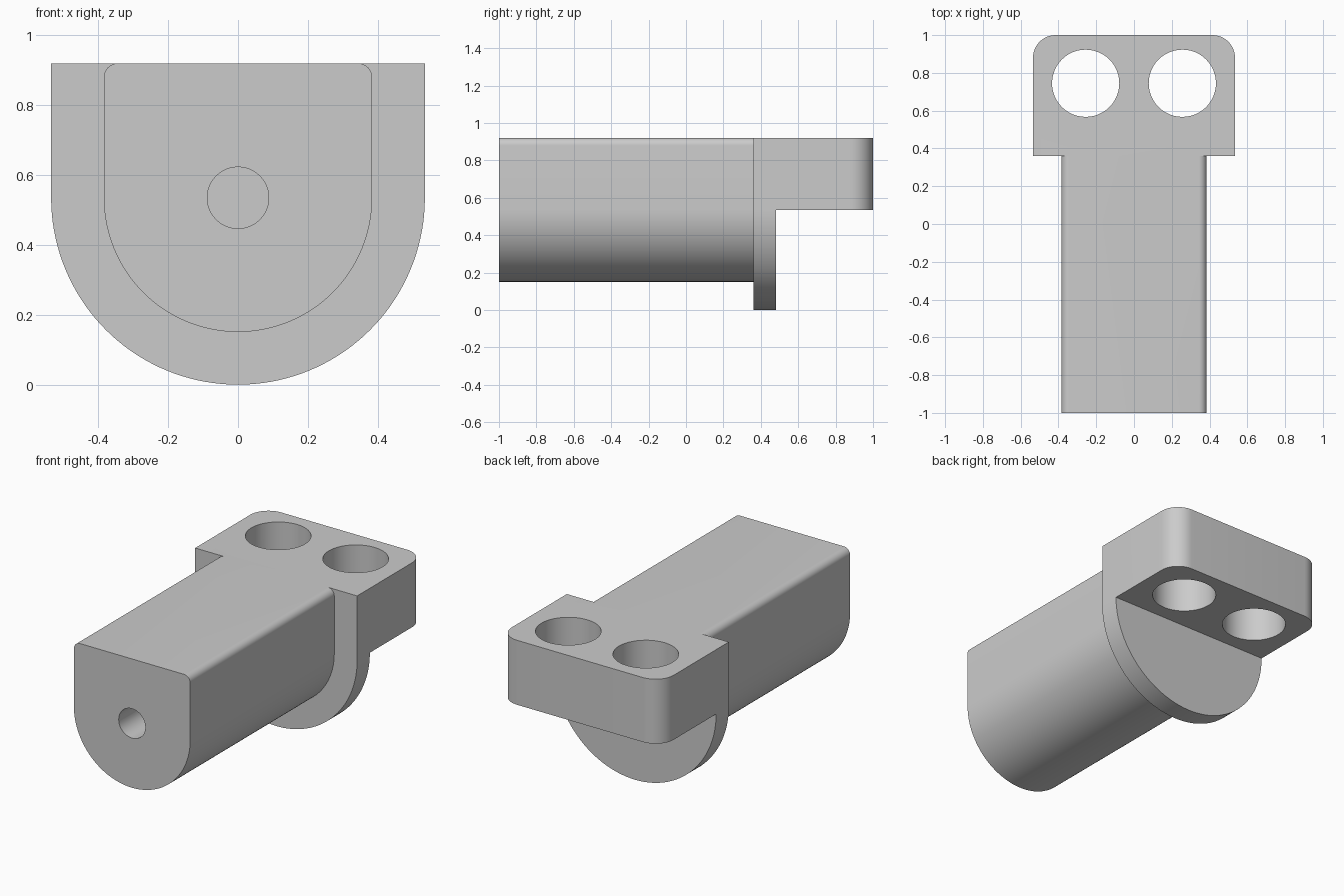
import bpy
import bmesh
from math import pi, sin, cos, radians
from mathutils import Vector

cube = bpy.data.objects.get("Cube")
if cube:
    bpy.data.objects.remove(cube, do_unlink=True)

grey = bpy.data.materials.new("plain grey")
grey.use_nodes = True
colour = (0.6, 0.6, 0.6, 1)
grey.diffuse_color = colour
grey.node_tree.nodes["Principled BSDF"].inputs["Base Color"].default_value = colour

TOP, AXIS = 0.92, 0.535
FRONT, FLANGE, STEP, BACK = -1.0, 0.36, 0.48, 1.0


def arc(cx, cy, r, start, end, steps):
    angles = [radians(start + (end - start) * i / steps) for i in range(steps + 1)]
    return [(cx + r * cos(a), cy + r * sin(a)) for a in angles]


def prism(name, outline, place, direction):
    """Extrude a closed 2D outline into a solid."""
    bm = bmesh.new()
    face = bm.faces.new([bm.verts.new(place(*p)) for p in outline])
    moved = bmesh.ops.extrude_face_region(bm, geom=[face])["geom"]
    bmesh.ops.translate(bm, vec=Vector(direction),
                        verts=[v for v in moved if isinstance(v, bmesh.types.BMVert)])
    bmesh.ops.recalc_face_normals(bm, faces=bm.faces)
    mesh = bpy.data.meshes.new(name)
    bm.to_mesh(mesh)
    bm.free()
    mesh.materials.append(grey)
    obj = bpy.data.objects.new(name, mesh)
    bpy.context.collection.objects.link(obj)
    return obj


def along_y(name, outline, y0, y1):
    return prism(name, outline, lambda x, z: (x, y0, z), (0, y1 - y0, 0))


def along_z(name, outline, z0, z1):
    return prism(name, outline, lambda x, y: (x, y, z0), (0, 0, z1 - z0))


def combine(target, other, operation):
    """Apply a boolean and discard the tool solid."""
    mod = target.modifiers.new(operation.title(), "BOOLEAN")
    mod.operation, mod.object, mod.solver = operation, other, "EXACT"
    bpy.ops.object.select_all(action="DESELECT")
    bpy.context.view_layer.objects.active = target
    target.select_set(True)
    bpy.ops.object.modifier_apply(modifier=mod.name)
    bpy.data.objects.remove(other, do_unlink=True)


# Long round-bottomed body with softened top edges
R, SOFT = 0.384, 0.04
body = along_y("mount_body",
               arc(0, AXIS, R, 180, 360, 64)
               + arc(R - SOFT, TOP - SOFT, SOFT, 0, 90, 8)
               + arc(SOFT - R, TOP - SOFT, SOFT, 90, 180, 8),
               FRONT, FLANGE + 0.06)

# Round-bottomed flange
W = AXIS
flange = along_y("flange", arc(0, AXIS, W, 180, 360, 72) + [(W, TOP), (-W, TOP)],
                 FLANGE, STEP)

# Rear mounting block with rounded back corners
C = 0.12
block = along_z("mounting_block",
                [(-W, FLANGE), (W, FLANGE)]
                + arc(W - C, BACK - C, C, 0, 90, 12)
                + arc(C - W, BACK - C, C, 90, 180, 12),
                AXIS, TOP)
combine(flange, block, "UNION")
combine(body, flange, "UNION")

# Two vertical bolt holes
for side in (-1, 1):
    hole = along_z("bolt_hole", arc(side * 0.256, 0.745, 0.178, 0, 352.5, 47), 0.3, 1.2)
    combine(body, hole, "DIFFERENCE")

# Blind hole in the front end
bore = along_y("front_bore", arc(0, AXIS, 0.088, 0, 352.5, 47), FRONT - 0.1, FRONT + 0.5)
combine(body, bore, "DIFFERENCE")

bpy.ops.object.select_all(action="DESELECT")
body.select_set(True)
bpy.context.view_layer.objects.active = body
bpy.ops.object.shade_smooth_by_angle(angle=radians(30))
